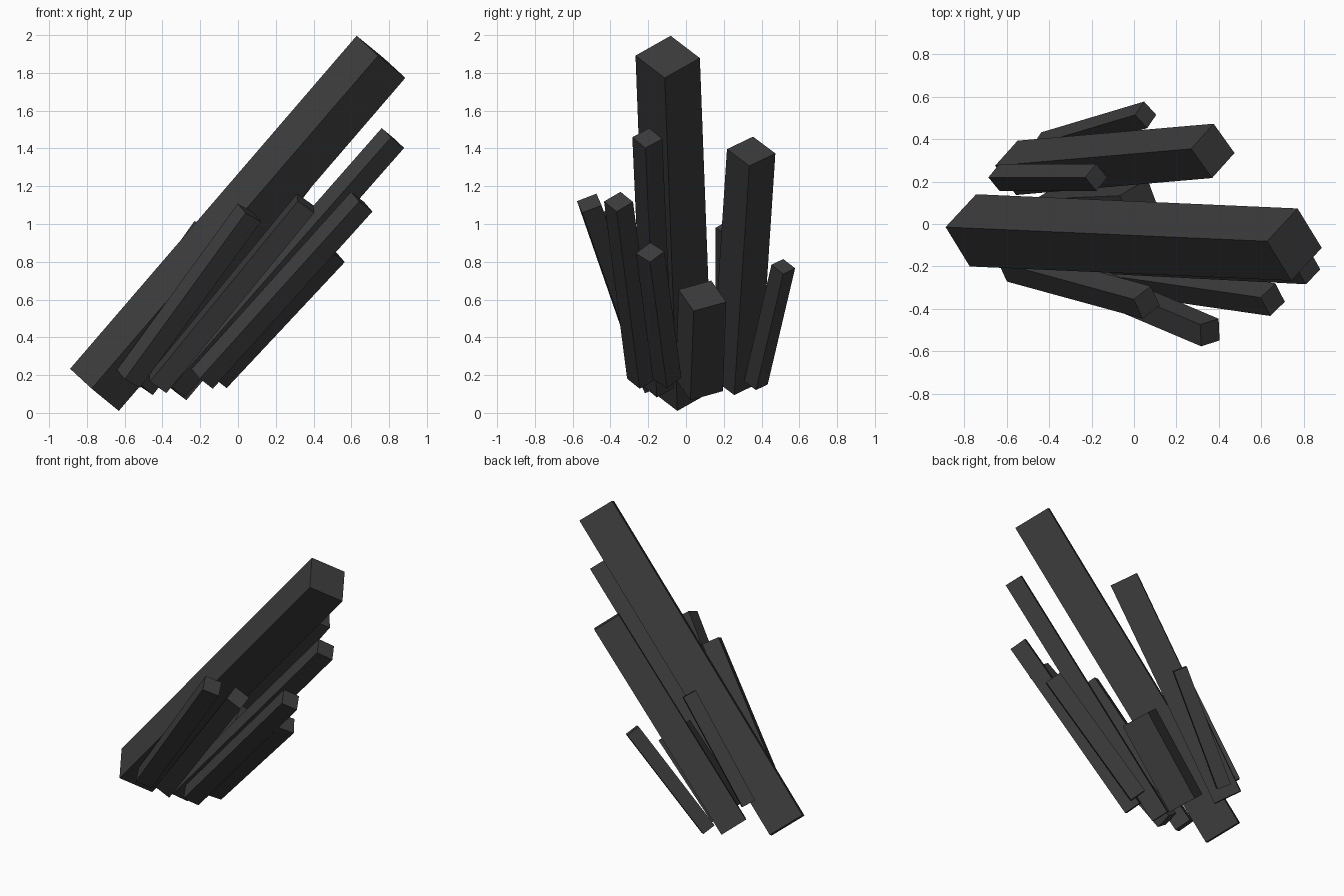
import bpy
import bmesh
from mathutils import Matrix, Vector

cube = bpy.data.objects.get("Cube")
if cube:
    bpy.data.objects.remove(cube, do_unlink=True)

# Single dark stone colour
stone = bpy.data.materials.new("dark_stone")
stone.use_nodes = True
stone.diffuse_color = (0.045, 0.045, 0.045, 1)
stone.node_tree.nodes["Principled BSDF"].inputs["Base Color"].default_value = stone.diffuse_color


def pillar(name, base, top, side, ridge):
    """Square pillar from base to top; ridge points to its uppermost long edge."""
    base, top = Vector(base), Vector(top)
    axis = (top - base).normalized()
    u = Vector(ridge)
    u = (u - axis * u.dot(axis)).normalized()
    v = axis.cross(u)
    rotation = Matrix(((u + v).normalized(), (v - u).normalized(), axis)).transposed()
    size = Matrix.Diagonal((side, side, (top - base).length, 1))
    bm = bmesh.new()
    bmesh.ops.create_cube(bm, size=1, matrix=Matrix.Translation((base + top) / 2) @ rotation.to_4x4() @ size)
    mesh = bpy.data.meshes.new(name)
    bm.to_mesh(mesh)
    bm.free()
    mesh.materials.append(stone)
    bpy.context.collection.objects.link(bpy.data.objects.new(name, mesh))


# Main pillar and the slim one beneath it
pillar("main_pillar", (-0.76, -0.03, 0.122), (0.757, -0.097, 1.885), 0.242, (-0.12, 0.015, 0.115))
pillar("slim_under_pillar", (-0.34, -0.145, 0.135), (0.82, -0.205, 1.455), 0.113, (-0.06, 0.01, 0.053))

# Front cluster
pillar("front_upper_pillar", (-0.58, -0.195, 0.18), (0.06, -0.37, 1.06), 0.112, (-0.062, 0.015, 0.05))
pillar("front_outer_pillar", (-0.425, -0.18, 0.155), (0.358, -0.512, 1.11), 0.11, (-0.045, 0.037, 0.05))
pillar("front_lower_pillar", (-0.19, -0.235, 0.18), (0.655, -0.357, 1.118), 0.11, (-0.055, 0.01, 0.054))
pillar("front_bottom_pillar", (-0.115, -0.10, 0.183), (0.51, -0.19, 0.85), 0.107, (-0.055, 0, 0.06))

# Back cluster
pillar("short_thick_pillar", (-0.37, 0.07, 0.148), (0.03, 0.087, 0.62), 0.19, (-0.098, 0.048, 0.085))
pillar("back_large_pillar", (-0.553, 0.265, 0.172), (0.372, 0.345, 1.385), 0.182, (-0.1, 0.01, 0.08))
pillar("back_outer_pillar", (-0.43, 0.37, 0.16), (0.055, 0.515, 0.775), 0.09, (-0.05, 0, 0.04))
pillar("back_upper_pillar", (-0.635, 0.22, 0.335), (-0.178, 0.22, 0.98), 0.09, (-0.055, 0, 0.04))
